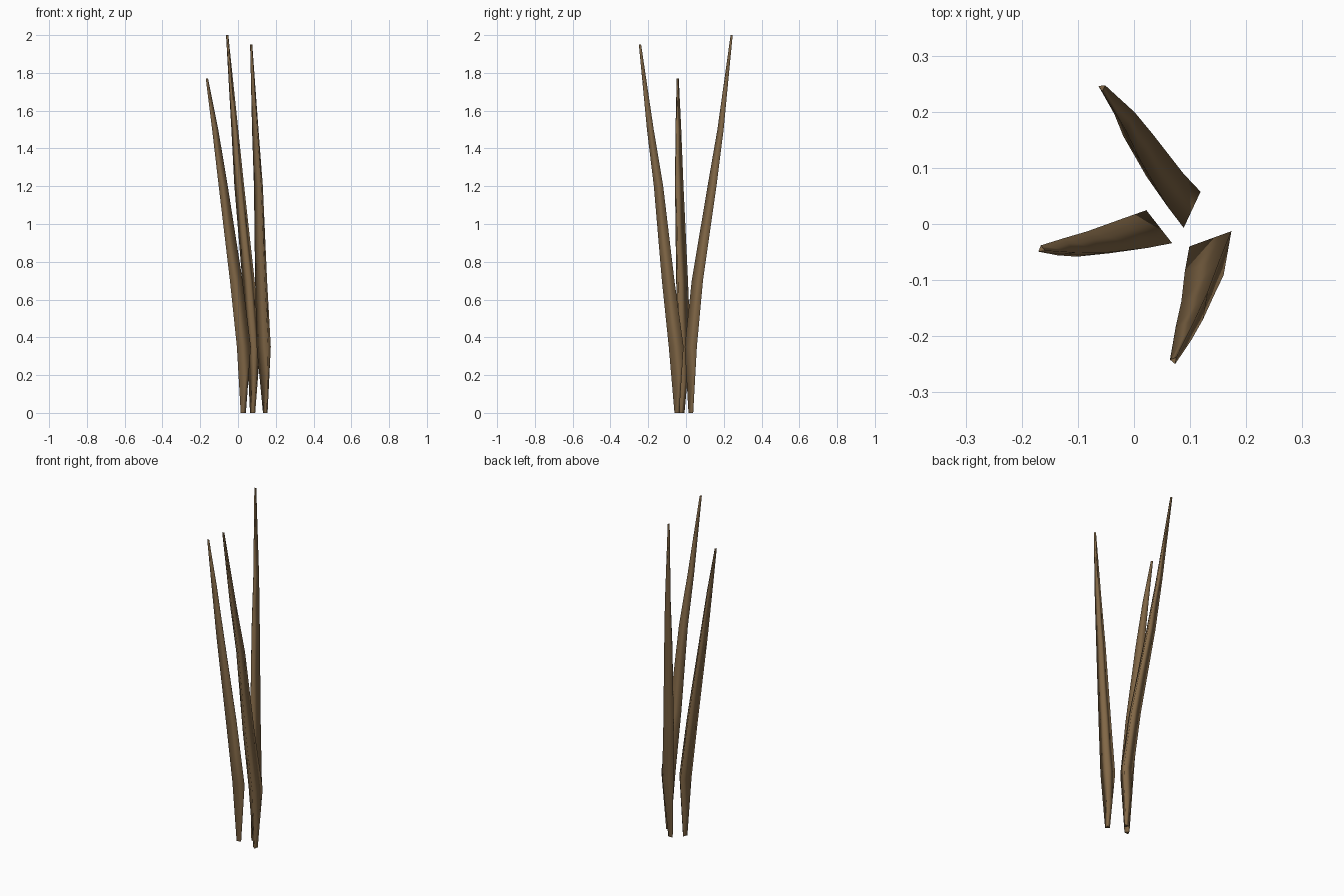
import bpy
import bmesh
from math import cos, sin, radians

cube = bpy.data.objects.get("Cube")
if cube:
    bpy.data.objects.remove(cube, do_unlink=True)

# Dry brown stem colour
brown = bpy.data.materials.new("stem_brown")
brown.use_nodes = True
colour = (0.22, 0.136, 0.062, 1)
brown.diffuse_color = colour
shader = next(n for n in brown.node_tree.nodes if n.type == "BSDF_PRINCIPLED")
shader.inputs["Base Color"].default_value = colour
shader.inputs["Roughness"].default_value = 0.9


def stem(name, angle, rings):
    """Three-sided tapering stem lofted through (x, y, z, radius) rings."""
    bm = bmesh.new()
    turns = [radians(angle + 120 * k) for k in range(3)]
    loops = [[bm.verts.new((x + r * cos(a), y + r * sin(a), z)) for a in turns]
             for x, y, z, r in rings]
    for low, high in zip(loops, loops[1:]):
        for k in range(3):
            n = (k + 1) % 3
            bm.faces.new((low[k], low[n], high[n], high[k])).smooth = True
    # Flat end caps
    bm.faces.new(loops[0][::-1])
    bm.faces.new(loops[-1])
    mesh = bpy.data.meshes.new(name)
    bm.to_mesh(mesh)
    bm.free()
    mesh.materials.append(brown)
    obj = bpy.data.objects.new(name, mesh)
    bpy.context.collection.objects.link(obj)


# Three stems leaning outward, thickest a little above the base
stem("back_stem", 155, [
    (0.078, 0.029, 0, 0.016), (0.085, 0.034, 0.35, 0.041),
    (0.057, 0.068, 0.7, 0.038), (0.008, 0.144, 1.2, 0.03),
    (-0.016, 0.187, 1.5, 0.021), (-0.057, 0.243, 2.0, 0.007)])
stem("right_stem", 218, [
    (0.027, -0.024, 0, 0.016), (0.028, -0.018, 0.35, 0.043),
    (-0.012, -0.028, 0.7, 0.039), (-0.08, -0.041, 1.2, 0.028),
    (-0.122, -0.044, 1.5, 0.019), (-0.165, -0.045, 1.77, 0.007)])
stem("front_stem", -70, [
    (0.147, -0.047, 0, 0.015), (0.144, -0.048, 0.35, 0.046),
    (0.129, -0.091, 0.7, 0.039), (0.113, -0.143, 1.2, 0.029),
    (0.095, -0.187, 1.5, 0.021), (0.071, -0.243, 1.95, 0.007)])
